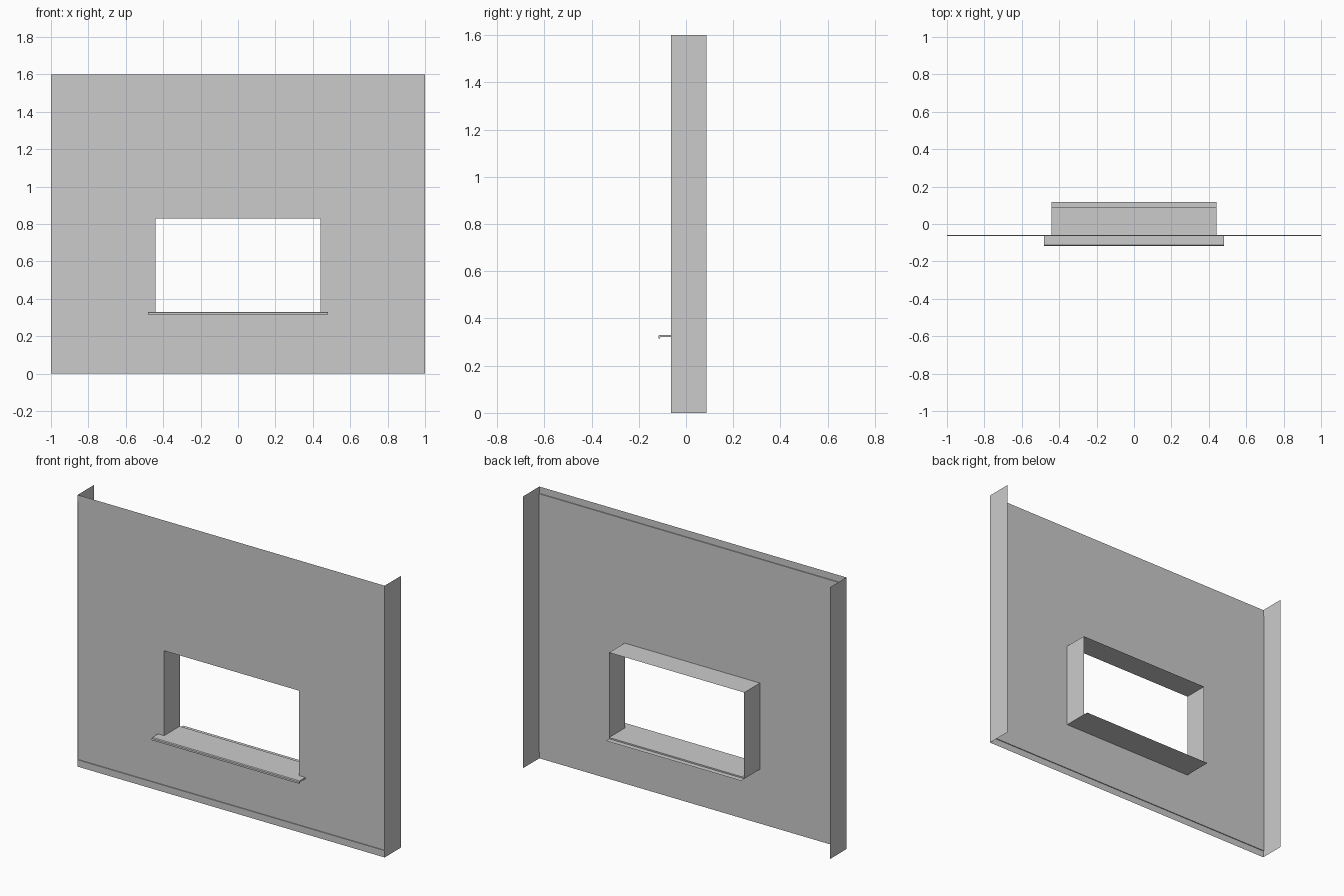
import bpy, bmesh

if "Cube" in bpy.data.objects:
    bpy.data.objects.remove(bpy.data.objects["Cube"])

FRONT, BACK, END = -0.059, 0.087, 0.117   # wall face, return edge, overall half depth
W, H = 1.0, 1.6                           # half width, height
WX, Z0, Z1 = 0.44, 0.322, 0.83            # window opening


def finish(bm, name):
    bmesh.ops.remove_doubles(bm, verts=bm.verts, dist=1e-5)
    me = bpy.data.meshes.new(name)
    bm.to_mesh(me)
    bm.free()
    ob = bpy.data.objects.new(name, me)
    bpy.context.collection.objects.link(ob)
    return ob


def sweep(name, profile, half, closed=False):
    """Run a (y, z) profile along x from -half to half."""
    bm = bmesh.new()
    a = [bm.verts.new((-half, y, z)) for y, z in profile]
    b = [bm.verts.new((half, y, z)) for y, z in profile]
    n = len(profile)
    for i in range(n if closed else n - 1):
        j = (i + 1) % n
        bm.faces.new((a[i], b[i], b[j], a[j]))
    if closed:
        bm.faces.new(a)
        bm.faces.new(b[::-1])
        bmesh.ops.recalc_face_normals(bm, faces=bm.faces)
    return finish(bm, name)


def upright(name, x, y0, y1, z0, z1):
    """Single sheet standing in the y-z plane; outward normal follows sign of x."""
    bm = bmesh.new()
    v = [bm.verts.new((x, y, z)) for y, z in ((y0, z0), (y1, z0), (y1, z1), (y0, z1))]
    bm.faces.new(v if x > 0 else v[::-1])
    return finish(bm, name)


# Front sheet with the window cell left out
bm = bmesh.new()
xs, zs = (-W, -WX, WX, W), (0.04, Z0, Z1, 1.56)
for i in range(3):
    for k in range(3):
        if (i, k) == (1, 1):
            continue
        bm.faces.new([bm.verts.new((x, FRONT, z)) for x, z in (
            (xs[i], zs[k]), (xs[i + 1], zs[k]), (xs[i + 1], zs[k + 1]), (xs[i], zs[k + 1]))])
finish(bm, "wall_face")

# Slightly proud edge bands at top and bottom
sweep("bottom_band", [(FRONT - 0.005, 0), (FRONT - 0.005, 0.04), (FRONT, 0.04)], W)
sweep("top_band", [(FRONT, 1.56), (FRONT - 0.005, 1.56), (FRONT - 0.005, H)], W)

# Wall returns and window jambs, mirrored
for side, s in (("left", -1), ("right", 1)):
    upright(side + "_return", s * W, FRONT - 0.004, BACK, 0, H)
    upright(side + "_jamb", s * WX, FRONT, BACK, Z0, Z1)

# Window head
sweep("window_head", [(FRONT, Z1), (BACK, Z1)], WX)

# Sill: inner board, wider front nose with drip lip, thin rear flange
sweep("sill_board", [(FRONT, 0.33), (BACK, 0.33), (BACK, Z0), (FRONT, Z0)], WX, True)
sweep("sill_nose", [(FRONT, 0.33), (-0.112, 0.33), (-END, 0.326), (-END, 0.315),
                    (-0.11, 0.315), (-0.108, Z0), (FRONT, Z0)], 0.48, True)
sweep("sill_flange", [(BACK, Z0), (END, Z0)], WX)
